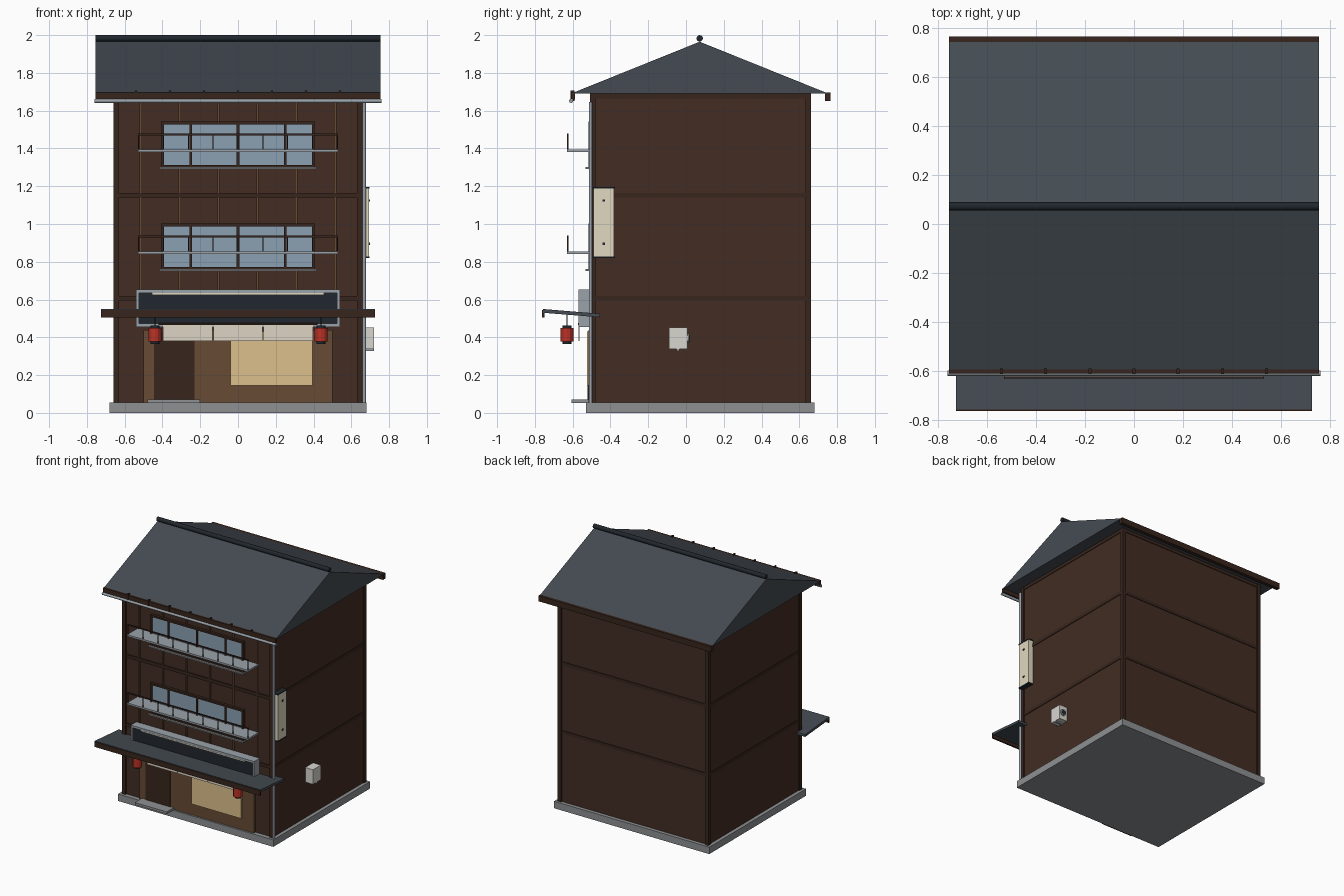
import bpy, math
from mathutils import Vector

if "Cube" in bpy.data.objects:
    bpy.data.objects.remove(bpy.data.objects["Cube"])


def mat(name, hexcol):
    m = bpy.data.materials.new(name)
    c = [int(hexcol[i:i + 2], 16) / 255 for i in (0, 2, 4)]
    m.diffuse_color = [((v + 0.055) / 1.055) ** 2.4 if v > 0.04 else v / 12.92 for v in c] + [1]
    m.use_nodes = True
    m.node_tree.nodes["Principled BSDF"].inputs["Base Color"].default_value = m.diffuse_color
    return m


WALL = mat("dark_timber", "422c23")
TRIM = mat("trim_timber", "38251d")
WOOD = mat("light_timber", "674b33")
ROOF = mat("slate", "444b52")
STONE = mat("stone", "8e9092")
METAL = mat("metal", "9ba3aa")
GLASS = mat("glass", "8ba0b2")
BLACK = mat("black", "20272d")
CREAM = mat("cream", "e0d8c0")
SCREEN = mat("paper_screen", "dcc08c")
CLOTH = mat("cloth", "dcd4c4")
RED = mat("lantern_red", "bb3226")
WHITE = mat("unit_white", "d8d6d0")


def mesh(name, verts, faces, m):
    me = bpy.data.meshes.new(name)
    me.from_pydata(verts, [], faces)
    me.materials.append(m)
    ob = bpy.data.objects.new(name, me)
    bpy.context.collection.objects.link(ob)
    return ob


def box(name, x0, x1, y0, y1, z0, z1, m):
    v = [(x, y, z) for x in (x0, x1) for y in (y0, y1) for z in (z0, z1)]
    f = [(0, 1, 3, 2), (4, 6, 7, 5), (0, 4, 5, 1), (2, 3, 7, 6), (0, 2, 6, 4), (1, 5, 7, 3)]
    return mesh(name, v, f, m)


def extrude_x(name, profile, hw, m):
    """Solid with a (y, z) profile running from -hw to hw."""
    n = len(profile)
    v = [(x, y, z) for x in (-hw, hw) for y, z in profile]
    f = [tuple(range(n))[::-1], tuple(range(n, 2 * n))]
    f += [(i, (i + 1) % n, n + (i + 1) % n, n + i) for i in range(n)]
    return mesh(name, v, f, m)


def rod(name, a, b, r, m, n=12, smooth=True):
    a, b = Vector(a), Vector(b)
    bpy.ops.mesh.primitive_cylinder_add(vertices=n, radius=r, depth=(b - a).length, location=(a + b) / 2)
    ob = bpy.context.object
    ob.rotation_euler = (b - a).to_track_quat('Z', 'Y').to_euler()
    ob.name = name
    ob.data.materials.append(m)
    if smooth:
        bpy.ops.object.shade_smooth_by_angle(angle=math.radians(40))
    return ob


# Base and wall core
box("foundation", -.68, .68, -.53, .68, 0, .055, STONE)
box("wall_core", -.652, .652, -.495, .652, .05, 1.70, WALL)

# Corner posts and storey bands
for x in (-.66, .63):
    for y in (-.508, .632):
        box("corner_post", x, x + .03, y, y + .03, .05, 1.69, TRIM)
for z in (.595, 1.14, 1.665):
    box("storey_band", -.657, .657, -.504, .657, z, z + .025, TRIM)

# Front battens
for z0, z1 in ((.62, 1.14), (1.165, 1.665)):
    for i in range(6):
        x = -.515 + i * .206
        box("front_batten", x - .006, x + .006, -.503, -.49, z0, z1, WOOD)

# Gable roof, ridge and fascias
extrude_x("gable_roof", [(-.61, 1.69), (.755, 1.69), (.0725, 1.965)], .755, ROOF)
rod("ridge_cap", (-.755, .0725, 1.983), (.755, .0725, 1.983), .017, BLACK)
box("front_fascia", -.755, .755, -.61, -.588, 1.658, 1.697, TRIM)
box("back_fascia", -.755, .755, .735, .765, 1.65, 1.695, TRIM)

# Gutter, brackets and downpipe
rod("gutter", (-.76, -.608, 1.652), (.76, -.608, 1.652), .011, METAL)
for i in range(7):
    x = -.54 + i * .18
    box("gutter_bracket", x - .006, x + .006, -.612, -.59, 1.65, 1.707, TRIM)
rod("downpipe", (.668, -.505, .05), (.668, -.505, 1.645), .009, METAL)

# Upper windows with balconies
for z in (.765, 1.305):
    h = .23
    box("window_glass", -.4, .4, -.508, -.49, z, z + h, GLASS)
    for x in (-.4, -.25, 0, .25, .4):
        box("window_mullion", x - .007, x + .007, -.517, -.49, z, z + h, TRIM)
    for dz in (0, h):
        box("window_rail", -.407, .407, -.517, -.49, z + dz - .007, z + dz + .007, TRIM)
    box("window_sill", -.415, .415, -.533, -.49, z - .014, z - .004, STONE)
    b = z + .076
    box("balcony_slab", -.53, .53, -.63, -.5, b, b + .014, METAL)
    box("balcony_handrail", -.53, .53, -.63, -.622, b + .088, b + .097, TRIM)
    for i in range(9):
        x = -.526 + i * .1315
        box("balcony_post", x - .003, x + .003, -.629, -.623, b + .01, b + .09, TRIM)

# Shop front
box("shop_front", -.5, .5, -.516, -.49, .055, .44, WOOD)
box("shop_door", -.445, -.23, -.522, -.5, .06, .43, TRIM)
box("shop_window", -.04, .395, -.524, -.5, .145, .43, SCREEN)
box("door_step", -.48, -.2, -.605, -.5, .052, .07, STONE)

# Cloth curtain on a rail
for i in range(3):
    x = -.4 + i * .267
    box("curtain_panel", x + .002, x + .264, -.57, -.564, .38, .47, CLOTH)
rod("curtain_rail", (-.42, -.567, .47), (.42, -.567, .47), .006, TRIM, 8)

# Shop sign: panel, frame and light strip
box("sign_panel", -.53, .53, -.56, -.495, .465, .64, BLACK)
for z in (.455, .636):
    box("sign_frame_rail", -.54, .54, -.57, -.5, z, z + .017, METAL)
for x in (-.54, .524):
    box("sign_frame_side", x, x + .016, -.57, -.5, .455, .653, METAL)
box("sign_light", -.455, .455, -.568, -.555, .625, .634, CREAM)

# Tilted canopy
extrude_x("canopy", [(-.757, .53), (-.455, .506), (-.455, .525), (-.757, .55)], .725, ROOF)
box("canopy_edge", -.725, .725, -.762, -.748, .505, .546, TRIM)

# Hanging lanterns
for x in (-.44, .44):
    rod("lantern_body", (x, -.63, .378), (x, -.63, .45), .034, RED, 12, False)
    for z in (.366, .45):
        rod("lantern_cap", (x, -.63, z), (x, -.63, z + .012), .024, BLACK, 12)
    rod("lantern_cord", (x, -.63, .46), (x, -.63, .525), .003, BLACK, 6)

# Side sign board
box("side_sign", .65, .693, -.49, -.38, .825, 1.19, CREAM)
for z in (.82, 1.188):
    box("side_sign_edge", .65, .695, -.493, -.377, z, z + .007, BLACK)
for z in (.895, 1.125):
    box("side_sign_bolt", .69, .698, -.441, -.429, z - .006, z + .006, BLACK)

# Air conditioning unit
box("ac_unit", .65, .72, -.09, .008, .337, .453, WHITE)
rod("ac_fan", (.69, .0, .395), (.69, .016, .395), .026, METAL, 16)
rod("ac_fan_hub", (.69, .01, .395), (.69, .019, .395), .017, BLACK, 16)
box("ac_bracket", .65, .72, -.05, -.035, .327, .338, METAL)
